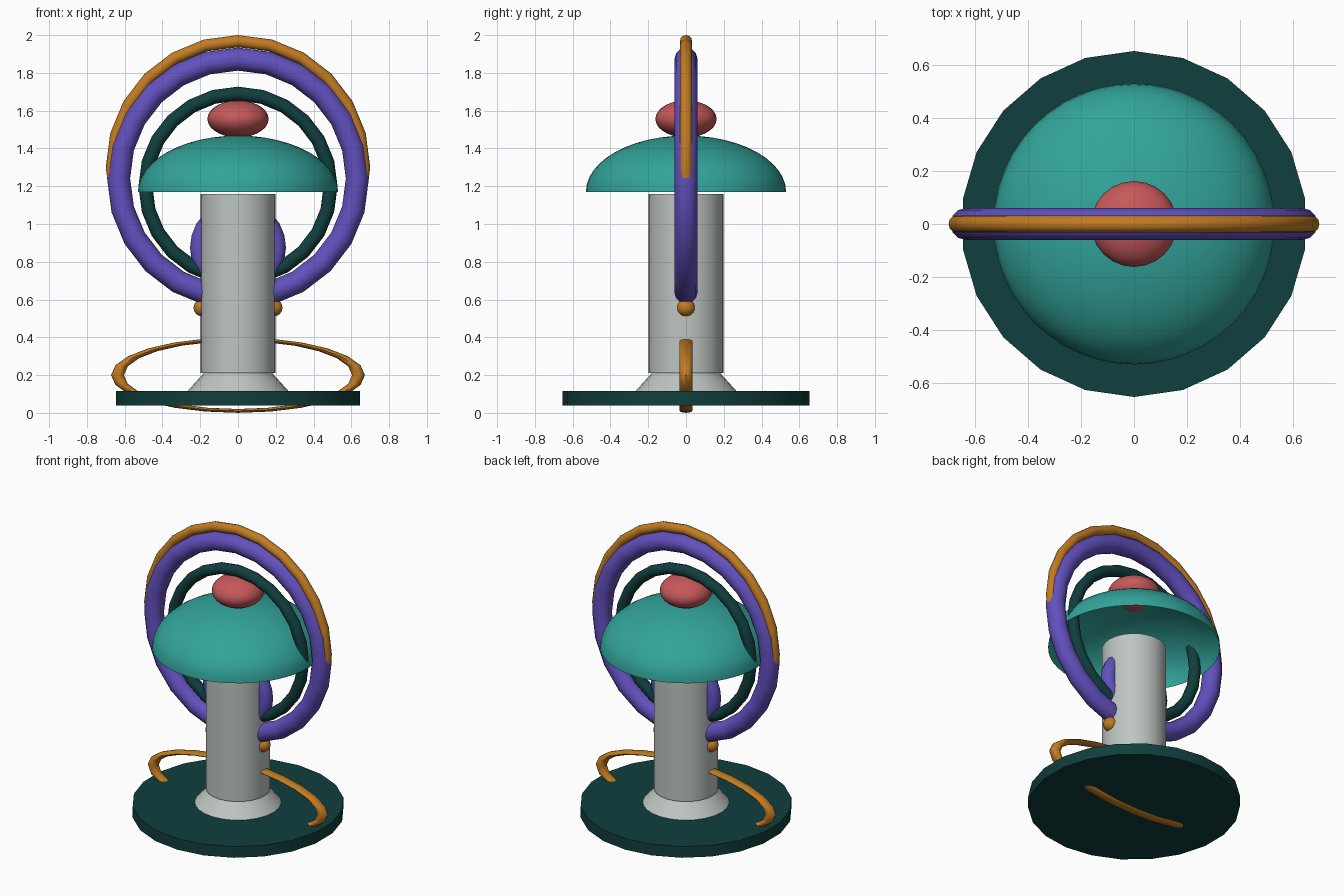
import bpy, math
from math import sin, cos, pi

if "Cube" in bpy.data.objects:
    bpy.data.objects.remove(bpy.data.objects["Cube"])


def material(name, rgb):
    m = bpy.data.materials.new(name)
    lin = [((c / 255 + 0.055) / 1.055) ** 2.4 for c in rgb]
    m.diffuse_color = (*lin, 1)
    m.use_nodes = True
    m.node_tree.nodes["Principled BSDF"].inputs["Base Color"].default_value = m.diffuse_color
    return m


GREY = material("pale_grey", (190, 197, 194))
DARK = material("dark_green", (16, 62, 61))
TEAL = material("teal", (50, 164, 154))
RED = material("coral_red", (198, 88, 90))
PURPLE = material("violet", (98, 80, 190))
ORANGE = material("amber", (194, 124, 34))


def finish(name, mat):
    ob = bpy.context.object
    ob.name = name
    ob.data.materials.append(mat)
    bpy.ops.object.transform_apply(location=False, rotation=True, scale=True)
    bpy.ops.object.shade_smooth_by_angle(angle=math.radians(40))
    return ob


def cone(name, mat, r1, r2, z1, z2, n):
    bpy.ops.mesh.primitive_cone_add(vertices=n, radius1=r1, radius2=r2,
                                    depth=z2 - z1, location=(0, 0, (z1 + z2) / 2))
    return finish(name, mat)


def ring(name, mat, z, major, minor, squash=1, n=24):
    # upright ring facing the front, optionally flattened in height
    bpy.ops.mesh.primitive_torus_add(major_radius=major, minor_radius=minor,
                                     major_segments=n, minor_segments=12,
                                     location=(0, 0, z), rotation=(pi / 2, 0, 0))
    bpy.context.object.scale = (1, squash, 1)
    return finish(name, mat)


def ball(name, mat, loc, rx, rz):
    bpy.ops.mesh.primitive_uv_sphere_add(segments=24, ring_count=14, radius=1, location=loc)
    bpy.context.object.scale = (rx, rx, rz)
    return finish(name, mat)


# Stand: disc, flared foot and column
cone("base_disc", DARK, 0.653, 0.653, 0.04, 0.116, 22)
cone("column_foot", GREY, 0.267, 0.18, 0.116, 0.212, 24)
cone("column", GREY, 0.199, 0.199, 0.21, 1.16, 24)

# Cap: open half-ellipsoid shell
N, ROWS, R, H, Z0 = 48, 12, 0.53, 0.298, 1.17
verts = [(R * cos(a) * cos(t), R * sin(a) * cos(t), Z0 + H * sin(t))
         for t in (pi / 2 * r / ROWS for r in range(ROWS))
         for a in (2 * pi * i / N for i in range(N))]
verts.append((0, 0, Z0 + H))
faces = [(r * N + i, r * N + (i + 1) % N, (r + 1) * N + (i + 1) % N, (r + 1) * N + i)
         for r in range(ROWS - 1) for i in range(N)]
faces += [((ROWS - 1) * N + i, (ROWS - 1) * N + (i + 1) % N, len(verts) - 1) for i in range(N)]
mesh = bpy.data.meshes.new("dome_cap")
mesh.from_pydata(verts, [], faces)
dome = bpy.data.objects.new("dome_cap", mesh)
bpy.context.collection.objects.link(dome)
bpy.ops.object.select_all(action='DESELECT')
dome.select_set(True)
bpy.context.view_layer.objects.active = dome
finish("dome_cap", TEAL)

# Top knob
ball("top_knob", RED, (0, 0, 1.556), 0.162, 0.098)

# Upright rings
ring("outer_ring", ORANGE, 1.30, 0.668, 0.032)
ring("main_ring", PURPLE, 1.241, 0.632, 0.061)
ring("inner_ring", DARK, 1.20, 0.49, 0.037)
ring("small_ring", PURPLE, 0.875, 0.204, 0.05)
ring("base_ring", ORANGE, 0.20, 0.638, 0.034, 0.297)

# Side studs on the column
for side, x in (("left", -0.188), ("right", 0.188)):
    ball(side + "_stud", ORANGE, (x, 0, 0.557), 0.047, 0.046)
